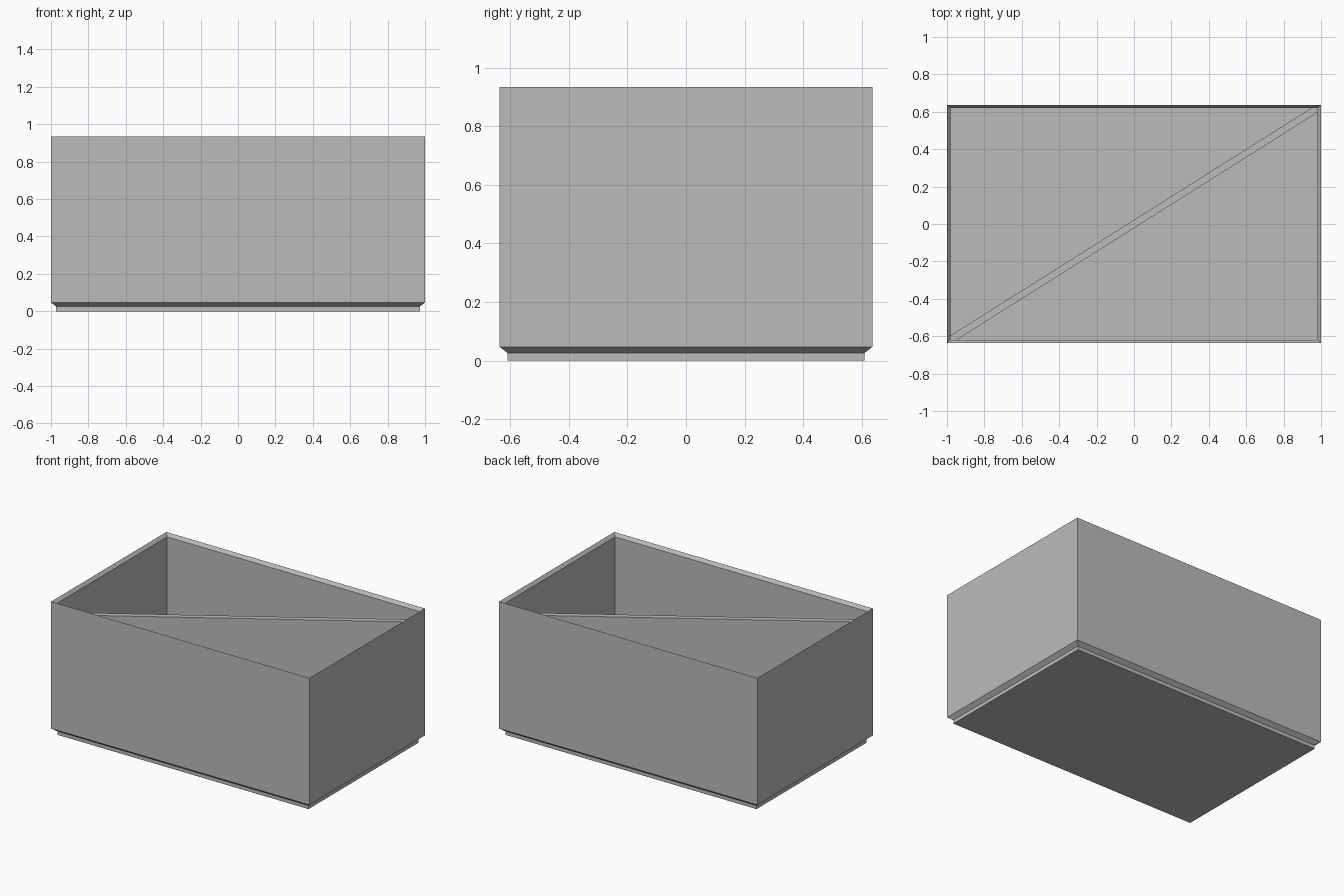
import bpy
import bmesh

cube = bpy.data.objects.get("Cube")
if cube:
    bpy.data.objects.remove(cube, do_unlink=True)

HALF_X, HALF_Y = 1.0, 0.637
HEIGHT = 0.935
WALL = 0.018
FLOOR_Z = 0.047
FOOT_INSET, FOOT_Z = 0.028, 0.025

grey = bpy.data.materials.new("plain_grey")
grey.use_nodes = True
colour = (0.5, 0.5, 0.5, 1)
grey.diffuse_color = colour
grey.node_tree.nodes["Principled BSDF"].inputs["Base Color"].default_value = colour


def loft(name, rings):
    """Join stacked rings of points with flat faces and cap both ends."""
    bm = bmesh.new()
    loops = [[bm.verts.new(p) for p in ring] for ring in rings]
    for low, high in zip(loops, loops[1:]):
        n = len(low)
        for i in range(n):
            j = (i + 1) % n
            bm.faces.new((low[i], low[j], high[j], high[i]))
    bm.faces.new(loops[0][::-1])
    bm.faces.new(loops[-1])
    bmesh.ops.recalc_face_normals(bm, faces=bm.faces)
    mesh = bpy.data.meshes.new(name)
    bm.to_mesh(mesh)
    bm.free()
    mesh.materials.append(grey)
    obj = bpy.data.objects.new(name, mesh)
    bpy.context.collection.objects.link(obj)
    return obj


def rectangle(inset, z):
    x, y = HALF_X - inset, HALF_Y - inset
    return [(-x, -y, z), (x, -y, z), (x, y, z), (-x, y, z)]


# Open box: stepped foot, outer walls, inward sloping rim, cavity and floor
profile = [
    (FOOT_INSET, 0),
    (FOOT_INSET, FOOT_Z),
    (0, FLOOR_Z),
    (0, HEIGHT),
    (WALL, HEIGHT - 0.022),
    (WALL, FLOOR_Z),
]
loft("stacking_box", [rectangle(inset, z) for inset, z in profile])

# Diagonal divider, its ends fitted into two opposite corners
a, b = HALF_X - WALL, HALF_Y - WALL
ty = 0.022
tx = ty * a / b
half = [(-a, -b), (tx - a, -b), (a, b - ty)]
outline = half + [(-x, -y) for x, y in half]
loft("diagonal_divider", [[(x, y, z) for x, y in outline] for z in (FLOOR_Z, 0.85)])
